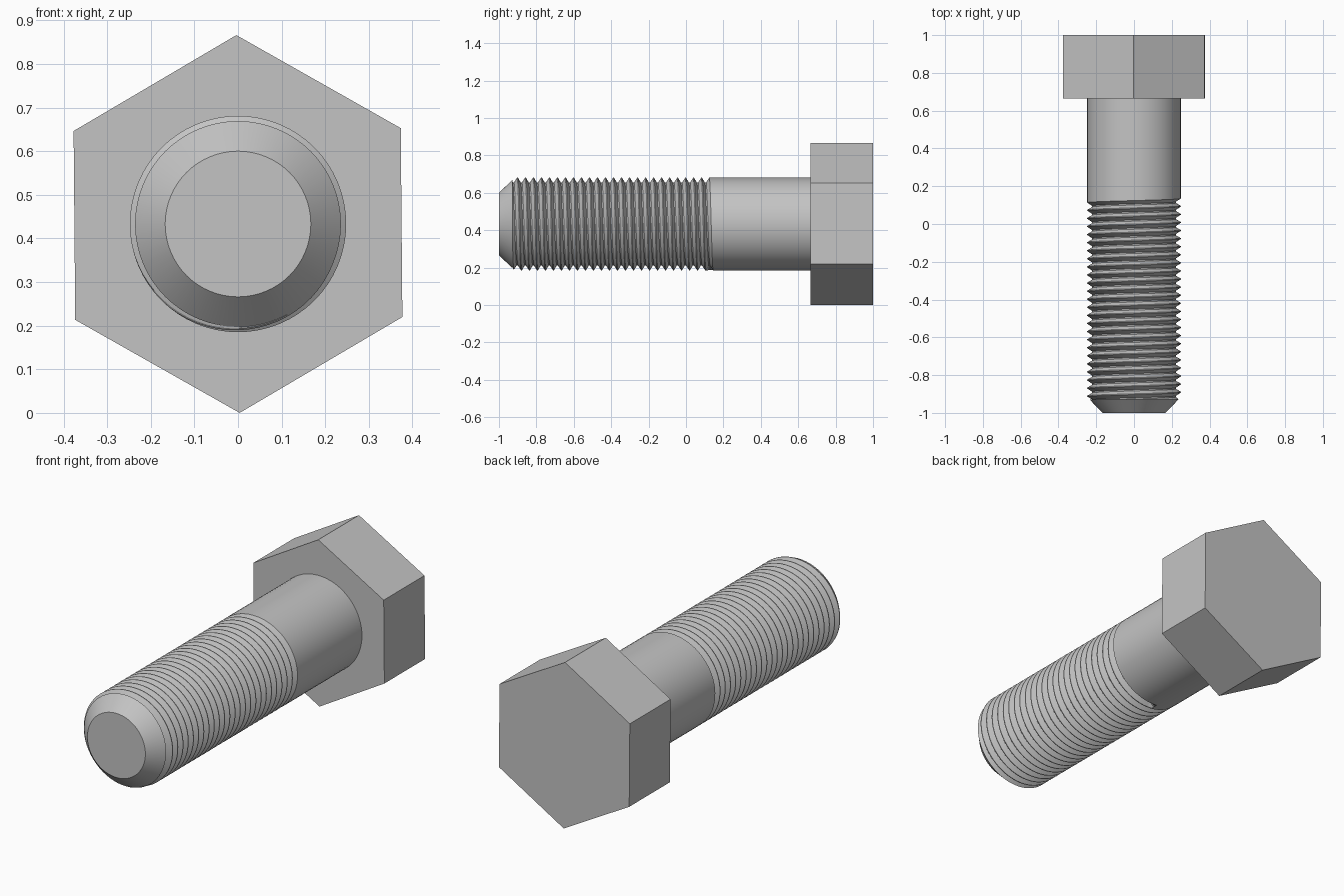
import bpy, bmesh, math

cube = bpy.data.objects.get("Cube")
if cube:
    bpy.data.objects.remove(cube, do_unlink=True)

CENTRE = 0.433        # height of the bolt axis
SIDES = 64
R_TIP, R_CHAMFER, R_ROOT, R_CREST = 0.167, 0.236, 0.222, 0.248
Y_TIP, Y_THREAD, Y_SHANK, Y_HEAD, Y_BACK = -1.0, -0.928, 0.17, 0.665, 1.0
PITCH = 0.0428
RUNOUT = 0.122        # where the groove ends, at the underside

steel = bpy.data.materials.new("steel_grey")
steel.use_nodes = True
steel.diffuse_color = (0.55, 0.55, 0.55, 1)
steel.node_tree.nodes["Principled BSDF"].inputs["Base Color"].default_value = (0.55, 0.55, 0.55, 1)


def finish(obj, name):
    obj.name = obj.data.name = name
    obj.data.materials.append(steel)
    bpy.ops.object.select_all(action='DESELECT')
    obj.select_set(True)
    bpy.context.view_layer.objects.active = obj
    bpy.ops.object.shade_smooth_by_angle(angle=math.radians(25))


def rod(name, y0, y1, r_front, r_back, sides=SIDES, roll=0.0):
    """Straight or tapered rod along the bolt axis."""
    bpy.ops.mesh.primitive_cone_add(
        vertices=sides, radius1=r_back, radius2=r_front, depth=y1 - y0,
        location=(0, (y0 + y1) / 2, CENTRE), rotation=(math.pi / 2, roll, 0))
    finish(bpy.context.object, name)


def thread():
    """Right-handed helical thread, swept as strips and trimmed at both ends."""
    bm = bmesh.new()
    turns = math.ceil((RUNOUT - Y_THREAD) / PITCH) + 1
    start = RUNOUT - turns * PITCH
    # (offset along the pitch, is root): root flat, then crest flat
    profile = [(0.0, True), (0.15, True), (0.55, False), (0.65, False)]
    steps = SIDES * (turns + 3)

    def strip(offset, root):
        points = []
        for i in range(steps + 1):
            a = 2 * math.pi * i / SIDES
            y = start + PITCH * (i / SIDES + offset - 1)
            y = min(max(y, Y_THREAD), Y_SHANK)
            r = R_ROOT if root and i <= SIDES * (turns + 1) else R_CREST
            r = min(r, R_TIP + (y - Y_TIP) * (R_CHAMFER - R_TIP) / (Y_THREAD - Y_TIP))
            points.append(bm.verts.new((-r * math.sin(a), y, CENTRE - r * math.cos(a))))
        return points

    strips = [strip(*p) for p in profile]
    strips.append(strips[0][SIDES:])      # the next turn closes the profile
    for low, high in zip(strips, strips[1:]):
        for i in range(len(high) - 1):
            quad = (low[i], low[i + 1], high[i + 1], high[i])
            ys = [v.co.y for v in quad]
            if max(ys) - min(ys) > 1e-5:
                bm.faces.new(quad)
    bmesh.ops.delete(bm, geom=[v for v in bm.verts if not v.link_faces], context='VERTS')
    bmesh.ops.remove_doubles(bm, verts=bm.verts, dist=1e-5)
    # Point every face away from the axis
    for f in bm.faces:
        f.normal_update()
        c = f.calc_center_median()
        if f.normal.x * c.x + f.normal.z * (c.z - CENTRE) < 0:
            f.normal_flip()
    mesh = bpy.data.meshes.new("thread")
    bm.to_mesh(mesh)
    bm.free()
    obj = bpy.data.objects.new("thread", mesh)
    bpy.context.collection.objects.link(obj)
    finish(obj, "thread")


# Chamfered tip, thread, plain shank and hexagonal head
rod("chamfered_tip", Y_TIP, Y_THREAD, R_TIP, R_CHAMFER)
thread()
rod("plain_shank", Y_SHANK, Y_HEAD + 0.03, R_CREST, R_CREST)
rod("hex_head", Y_HEAD, Y_BACK, CENTRE, CENTRE, sides=6, roll=math.radians(-0.5))
